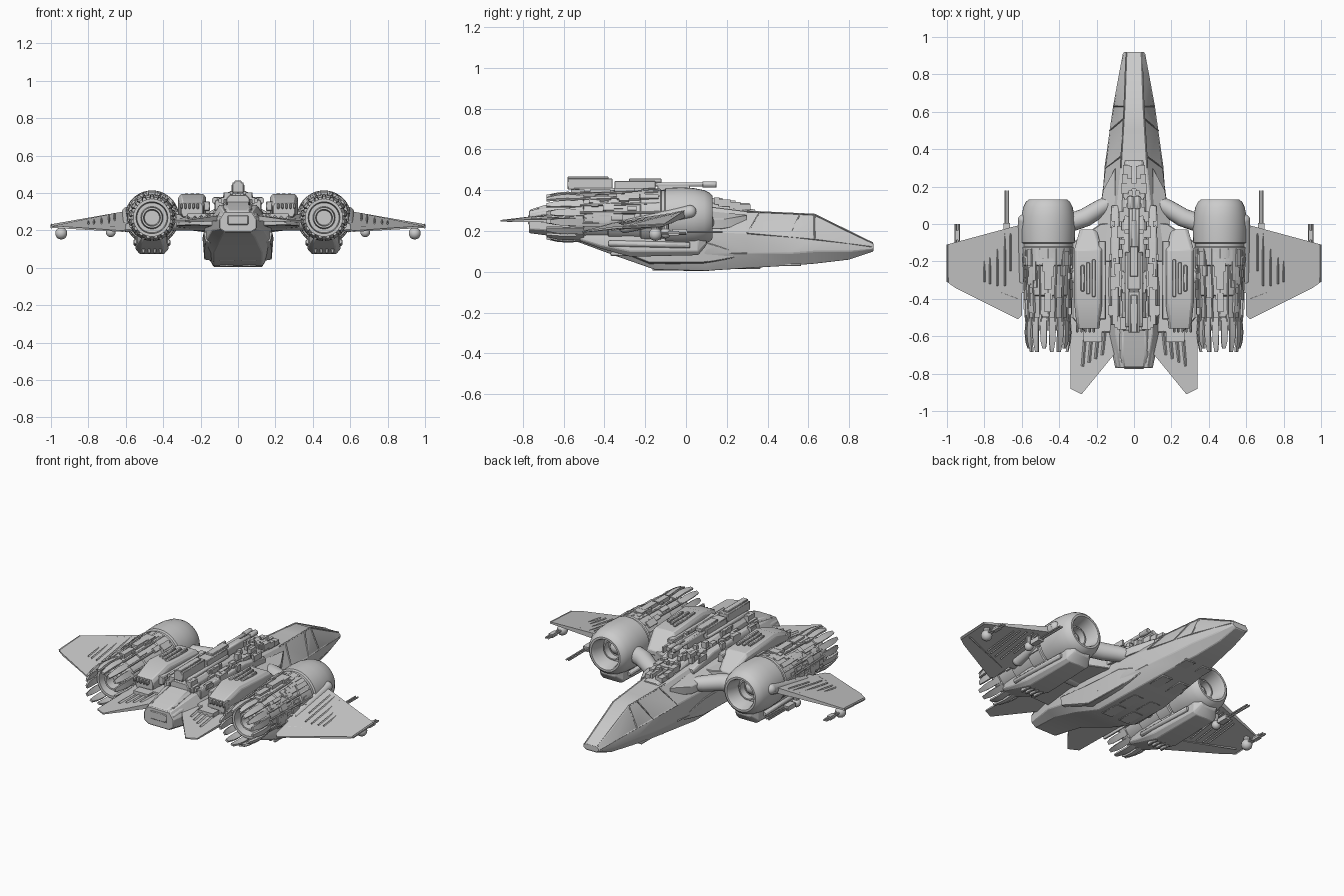
import bpy, bmesh, math, random
from mathutils import Vector, Matrix

random.seed(4)


def finish(bm, name, mirror=False, bevel=0.0, angle=30):
    bmesh.ops.recalc_face_normals(bm, faces=bm.faces)
    me = bpy.data.meshes.new(name)
    bm.to_mesh(me)
    bm.free()
    me.shade_smooth()
    me.set_sharp_from_angle(angle=math.radians(angle))
    ob = bpy.data.objects.new(name, me)
    bpy.context.collection.objects.link(ob)
    if bevel:
        b = ob.modifiers.new("bevel", 'BEVEL')
        b.width, b.segments, b.limit_method = bevel, 1, 'ANGLE'
    if mirror:
        ob.modifiers.new("mirror", 'MIRROR').use_mirror_merge = False
    return ob


def skin(bm, rings, cap=True):
    vs = [[bm.verts.new(p) for p in r] for r in rings]
    n = len(vs[0])
    for a, b in zip(vs, vs[1:]):
        for i in range(n):
            bm.faces.new((a[i], a[(i + 1) % n], b[(i + 1) % n], b[i]))
    if cap:
        bm.faces.new(vs[0])
        bm.faces.new(vs[-1])


def hull(bm, sections, cx=0.0):
    """Eight-sided sections: y, bottom/mid/top half widths, bottom/low/high/top z."""
    skin(bm, [[(cx + s * w, y, z) for s, w, z in (
        (-1, wb, zb), (1, wb, zb), (1, wm, zl), (1, wm, zh),
        (1, wt, zt), (-1, wt, zt), (-1, wm, zh), (-1, wm, zl))]
        for y, wb, wm, wt, zb, zl, zh, zt in sections])


def lathe(bm, x, z, profile, n=40):
    skin(bm, [[(x + r * math.cos(2 * math.pi * i / n), y, z + r * math.sin(2 * math.pi * i / n))
               for i in range(n)] for y, r in profile])


def box(bm, x, y, z, sx, sy, sz, rot=None):
    m = Matrix.Translation((x, y, z)) @ (rot or Matrix()) @ Matrix.Diagonal((sx, sy, sz, 1))
    bmesh.ops.create_cube(bm, size=1, matrix=m)


def rod(bm, a, b, r, n=10, r2=None):
    a, b = Vector(a), Vector(b)
    m = Matrix.Translation((a + b) / 2) @ (b - a).to_track_quat('Z', 'Y').to_matrix().to_4x4()
    bmesh.ops.create_cone(bm, cap_ends=True, segments=n, radius1=r,
                          radius2=r if r2 is None else r2, depth=(b - a).length, matrix=m)


def plate(bm, pts):
    """Tapered slab from outline points x, y, z, thickness."""
    skin(bm, [[(x, y, z + s * t / 2) for x, y, z, t in pts] for s in (-1, 1)])


# Fuselage from nose to tail
bm = bmesh.new()
hull(bm, [(.92, .035, .055, .04, .10, .11, .125, .14), (.80, .05, .08, .045, .06, .10, .14, .195),
          (.63, .07, .108, .05, .04, .10, .16, .28), (.50, .09, .13, .058, .03, .09, .17, .288),
          (.30, .11, .153, .07, .018, .09, .19, .295), (.10, .13, .175, .09, .005, .09, .20, .32),
          (-.15, .13, .18, .10, .01, .09, .21, .33), (-.35, .13, .18, .10, .08, .13, .24, .34),
          (-.58, .09, .14, .10, .165, .2, .27, .335), (-.77, .07, .10, .075, .19, .21, .26, .30)])
finish(bm, "fuselage", bevel=.004)

# Canopy frame strips and hull seams
bm = bmesh.new()
for a, b in [((.042, .915, .141), (.052, .63, .281)), ((.052, .63, .281), (.072, .30, .296)),
             ((.108, .63, .16), (.052, .63, .281)), ((.13, .5, .17), (.06, .56, .285)),
             ((.056, .91, .124), (.108, .63, .16)), ((.108, .63, .16), (.154, .3, .19)),
             ((.154, .3, .19), (.072, .36, .293)), ((.154, .3, .09), (.178, -.1, .09))]:
    rod(bm, a, b, .004, 4)
finish(bm, "canopy_frame", True)

# Armour along the hull sides and belly
bm = bmesh.new()
plate(bm, [(.10, .30, .255, .05), (.165, .18, .235, .05), (.19, .02, .235, .05),
           (.19, -.2, .25, .06), (.10, -.2, .30, .06)])
skin(bm, [[(.12, y, z0), (w, y, z0 + .01), (w + .01, y, z1 - .02), (.12, y, z1)]
          for y, w, z0, z1 in ((.24, .15, .06, .12), (.08, .172, .035, .17),
                               (-.18, .18, .035, .18), (-.42, .175, .13, .21))])
for y, z in ((.5, .035), (.3, .02), (.05, .01), (-.1, .012)):
    box(bm, .06, y, z, .07, .13, .012)
for i in range(5):
    box(bm, .06, -.22 - .06 * i, .055 + .024 * i, .09, .04, .03)
finish(bm, "hull_armour", True, .003)

# Wide centre section joining the hull to the engines
bm = bmesh.new()
plate(bm, [(0, .02, .24, .1), (.18, .0, .24, .1), (.33, -.1, .25, .08), (.33, -.5, .255, .06),
           (.26, -.58, .255, .05), (0, -.58, .26, .08)])
finish(bm, "centre_section", True, .004)

# Raised shoulder housings
bm = bmesh.new()
hull(bm, [(-.03, .03, .045, .03, .26, .27, .28, .29), (-.14, .065, .075, .06, .27, .29, .36, .375),
          (-.42, .065, .075, .06, .27, .29, .375, .395), (-.56, .05, .06, .05, .27, .29, .33, .35)], .245)
for i in range(3):
    box(bm, .215 + .03 * i, -.29, .39, .02, .2 - .03 * i, .018)
for i in range(5):
    box(bm, .215 + .022 * i, -.55, .33, .012, .06, .03)
box(bm, .17, -.3, .33, .04, .42, .05)
finish(bm, "shoulder_housing", True, .004)

# Curved arms to the engines
bm = bmesh.new()
path = [(.10, .13, .235, .035), (.18, .085, .245, .046), (.26, .035, .255, .05), (.36, .0, .26, .05)]
d = Vector((.86, -.5, 0)).normalized()
side = Vector((-d.y, d.x, 0))
skin(bm, [[Vector((x, y, z)) + side * r * math.cos(t * math.pi / 10) + Vector((0, 0, r * math.sin(t * math.pi / 10)))
           for t in range(20)] for x, y, z, r in path])
rod(bm, (.15, -.28, .25), (.4, -.28, .25), .05, 16)
finish(bm, "engine_arm", True)

# Engine bodies
EX, EZ = .46, .268
bm = bmesh.new()
lathe(bm, EX, EZ, [(.05, .006), (.045, .02), (.03, .035), (.02, .04), (.02, .05), (.06, .052), (.06, .06),
                   (.035, .062), (.035, .075), (.115, .085), (.13, .092), (.13, .104), (.118, .118),
                   (.09, .132), (.04, .142), (-.02, .146), (-.10, .143), (-.105, .132), (-.12, .132),
                   (-.125, .138), (-.22, .135), (-.225, .126), (-.38, .122), (-.385, .115),
                   (-.50, .11), (-.505, .118), (-.54, .116), (-.57, .10), (-.57, .085), (-.52, .08),
                   (-.52, .06), (-.56, .055), (-.56, .045), (-.50, .04), (-.50, .006)])
finish(bm, "engine", True)

# Exhaust petals
bm = bmesh.new()
for i in range(16):
    a = 2 * math.pi * (i + .5) / 16
    c, s = math.cos(a), math.sin(a)
    skin(bm, [[(EX + r * c - w * s, y, EZ + r * s + w * c) for r, w in
               ((r0, -w0), (r0, w0), (r0 + .012, w0), (r0 + .012, -w0))]
              for y, r0, w0 in ((-.50, .106, .016), (-.58, .112, .018), (-.63, .108, .016),
                                (-.685 + .02 * (i % 3 == 0), .098, .009))])
finish(bm, "exhaust_petals", True)

# Engine greebles: pipes and panels wrapped round the rear barrel
bm = bmesh.new()
for i in range(70):
    a = random.uniform(-.35, math.pi + .35)
    y = random.uniform(-.48, -.15)
    r = .137 - .06 * (-.12 - y)
    rot = Matrix.Rotation(math.pi / 2 - a, 4, 'Y')
    box(bm, EX + r * math.cos(a), y, EZ + r * math.sin(a), random.uniform(.01, .04),
        random.uniform(.02, .1), random.uniform(.008, .022), rot)
for i in range(9):
    a = math.pi * (i + .5) / 9
    rod(bm, (EX + .136 * math.cos(a), -.13, EZ + .136 * math.sin(a)),
        (EX + .119 * math.cos(a), -.52, EZ + .119 * math.sin(a)), .006, 6)
box(bm, EX, -.22, EZ + .132, .06, .07, .02)
box(bm, EX, -.29, EZ + .128, .04, .12, .03)
box(bm, EX, -.42, EZ + .12, .035, .1, .03)
finish(bm, "engine_greebles", True)

# Pods slung below the engines
bm = bmesh.new()
hull(bm, [(.10, .04, .055, .06, .13, .14, .16, .18), (.06, .06, .08, .08, .082, .10, .15, .19),
          (-.27, .065, .088, .08, .074, .10, .15, .19), (-.42, .06, .08, .07, .115, .13, .16, .19),
          (-.52, .05, .06, .06, .15, .16, .18, .20)], EX)
for i in range(4):
    box(bm, EX - .045 + .03 * i, -.30, .09, .016, .14, .025)
for s in (-1, 1):
    rod(bm, (EX + s * .085, .02, .13), (EX + s * .085, -.38, .14), .016, 8)
finish(bm, "engine_pod", True, .004)

# Wings with root fairings
def wing_z(x, y):
    k = (x - .6) / .4
    return (.285 + .18 * (y + .01)) * (1 - k) + (.228 + .05 * (y + .11)) * k

bm = bmesh.new()
plate(bm, [(x, y, wing_z(x, y), t) for x, y, t in (
    (.56, -.0, .04), (.63, -.01, .034), (1, -.11, .010), (1, -.31, .008), (.95, -.345, .012),
    (.62, -.51, .006), (.60, -.49, .01), (.60, -.37, .03), (.56, -.36, .04))])
rod(bm, (.59, .02, .295), (.59, -.30, .222), .032, 14)
for p in ((.59, .02, .295), (.59, -.30, .222)):
    bmesh.ops.create_uvsphere(bm, u_segments=14, v_segments=8, radius=.032, matrix=Matrix.Translation(p))
finish(bm, "wing", True)

# Wing ribs, tip rails and trailing panels
bm = bmesh.new()
for x, y0, y1 in ((.66, -.05, -.25), (.69, -.05, -.33), (.73, -.06, -.33), (.77, -.07, -.32),
                  (.80, -.09, -.31), (.997, -.11, -.31)):
    for s in (-1, 1):
        h = .015 * (1.05 - x) / .4 + .002
        rod(bm, (x, y0, wing_z(x, y0) + s * h), (x, y1, wing_z(x, y1) + s * h), .005, 4)
rod(bm, (.62, -.40, wing_z(.62, -.40)), (.97, -.27, wing_z(.97, -.27)), .007, 4)
finish(bm, "wing_ribs", True)

# Wing guns and their mounts
bm = bmesh.new()
for x, z, r, y in ((.68, .19, .026, -.1), (.945, .184, .032, -.15)):
    bmesh.ops.create_uvsphere(bm, u_segments=16, v_segments=10, radius=r,
                              matrix=Matrix.Translation((x, y, z)))
    rod(bm, (x, y, z), (x, y, wing_z(x, y)), r * .6, 10)
for dx in (-.008, .008):
    rod(bm, (.68 + dx, -.1, .195), (.68 + dx, .18, .195), .005, 8)
    rod(bm, (.945 + dx, -.15, .19), (.945 + dx, 0, .19), .006, 8)
box(bm, .68, -.03, .195, .035, .07, .028)
box(bm, .945, -.06, .19, .025, .05, .022)
finish(bm, "wing_guns", True)

# Tail fins
bm = bmesh.new()
plate(bm, [(.10, -.50, .275, .03), (.34, -.50, .25, .02), (.34, -.88, .25, .008),
           (.28, -.91, .25, .008), (.10, -.69, .265, .03)])
for i in range(4):
    rod(bm, (.15 + .035 * i, -.52, .285 - .003 * i), (.17 + .035 * i, -.70 - .02 * i, .272 - .004 * i), .008, 4)
box(bm, .22, -.6, .275, .1, .06, .03)
finish(bm, "tail_fin", True)

# Dorsal spine
bm = bmesh.new()
hull(bm, [(.34, .04, .05, .035, .28, .285, .295, .305), (.15, .05, .062, .045, .28, .30, .32, .335),
          (0, .055, .068, .05, .29, .32, .35, .37), (-.3, .055, .068, .05, .29, .33, .37, .39),
          (-.57, .05, .062, .045, .29, .32, .37, .39)])
for x in (-.1, .1):
    hull(bm, [(.1, .015, .02, .015, .28, .29, .31, .32), (-.1, .02, .025, .018, .3, .31, .35, .36),
              (-.54, .02, .025, .018, .3, .31, .35, .365)], x)
finish(bm, "dorsal_spine", bevel=.004)

# Dorsal cannon with twin barrels
bm = bmesh.new()
box(bm, 0, -.47, .43, .06, .22, .055)
box(bm, 0, -.48, .458, .035, .2, .018)
box(bm, 0, -.25, .415, .07, .2, .06)
box(bm, 0, -.2, .447, .045, .16, .02)
box(bm, 0, -.06, .41, .055, .16, .05)
for x in (-.018, .018):
    rod(bm, (x, -.15, .428), (x, .12, .428), .011, 12)
    rod(bm, (x, .08, .428), (x, .15, .428), .016, 12)
    rod(bm, (x * 2, -.55, .40), (x * 2, -.15, .40), .012, 8)
finish(bm, "dorsal_cannon", bevel=.003)

# Small mechanical detail on the spine and deck
bm = bmesh.new()
for i in range(55):
    y = random.uniform(-.56, .28)
    x = random.uniform(.01, .125 if y < .05 else .055)
    z = .30 + min(.085, max(0, .34 - y) * .25) - (.025 if x > .07 else 0)
    box(bm, x, y, z, random.uniform(.01, .035), random.uniform(.02, .08), random.uniform(.02, .04))
for y in (-.62, -.67, -.72):
    box(bm, .05, y, .325 + (y + .6) * .18, .05, .02, .015)
finish(bm, "deck_greebles", True)

# Rear hull block between the fins
bm = bmesh.new()
hull(bm, [(-.56, .08, .11, .06, .2, .23, .30, .355), (-.70, .08, .105, .06, .2, .23, .29, .325),
          (-.765, .07, .095, .05, .205, .23, .28, .305)])
box(bm, 0, -.768, .255, .11, .012, .05)
finish(bm, "rear_block", bevel=.004)
